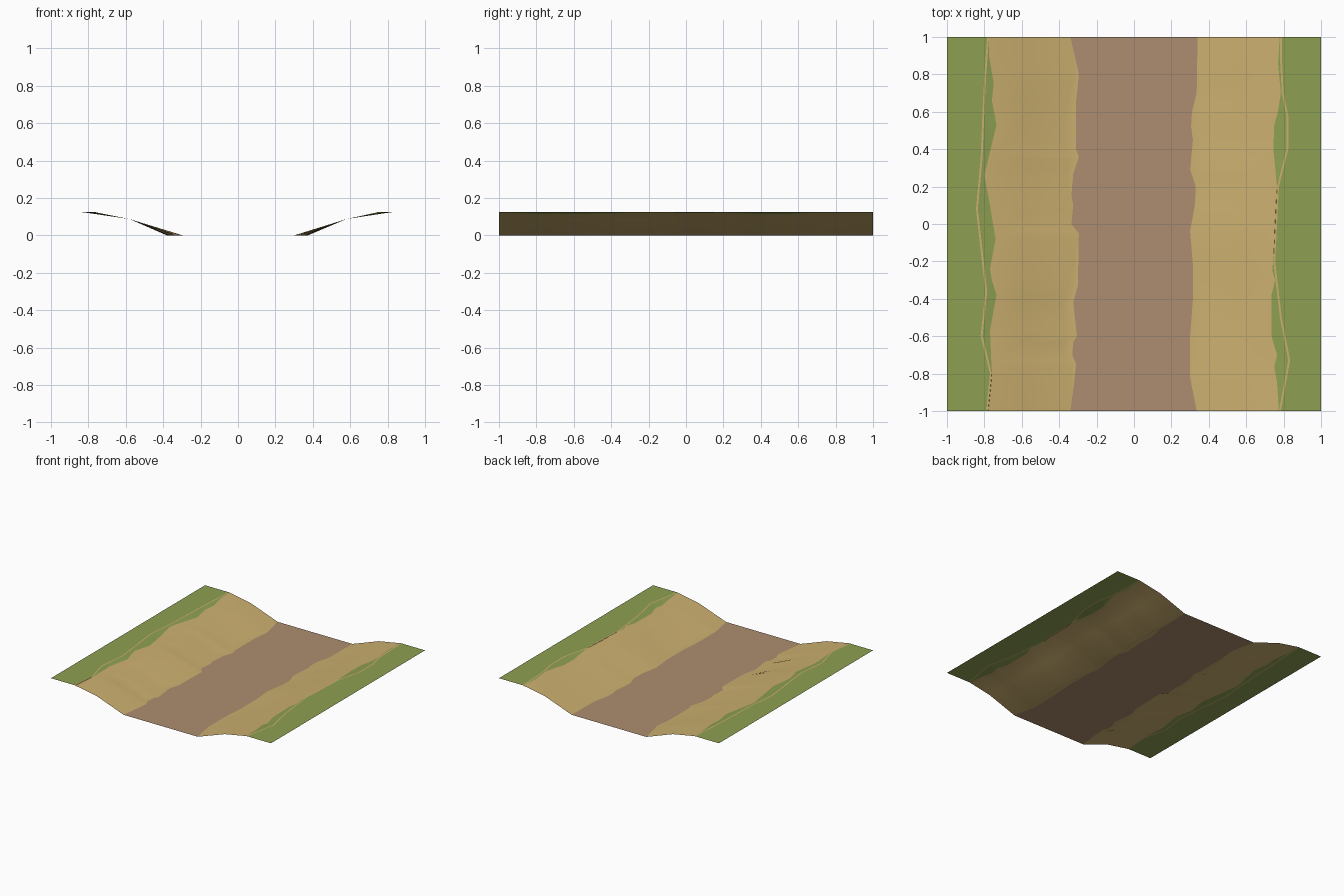
import bpy, bmesh, math

if "Cube" in bpy.data.objects:
    bpy.data.objects.remove(bpy.data.objects["Cube"])

TOP, MID_X, MID_Z = 0.124, 0.58, 0.087


def material(name, color):
    m = bpy.data.materials.new(name)
    m.diffuse_color = (*color, 1)
    m.use_nodes = True
    m.node_tree.nodes["Principled BSDF"].inputs["Base Color"].default_value = m.diffuse_color
    return m


GRASS = material("grass", (0.27, 0.35, 0.085))
SAND = material("sand", (0.60, 0.43, 0.16))
BED = material("bed", (0.42, 0.27, 0.16))

# Wandering edges as (y, distance from centre), per side
LEFT = dict(
    bed=[(-1, .34), (-.85, .32), (-.75, .31), (-.7, .33), (-.63, .325), (-.6, .305), (-.42, .325),
         (-.33, .30), (-.05, .295), (0, .335), (.1, .325), (.15, .335), (.27, .325), (.36, .295),
         (.4, .31), (.65, .31), (.8, .295), (1, .34)],
    turf=[(-1, .78), (-.8, .76), (-.57, .77), (-.38, .735), (-.3, .76), (-.24, .77), (-.08, .74),
          (.1, .77), (.26, .80), (.53, .735), (.66, .76), (.75, .75), (.9, .775), (1, .78)],
    crest=[(-1, .785), (-.8, .765), (-.6, .815), (-.36, .79), (.08, .84), (.35, .815),
           (.6, .805), (.8, .795), (1, .78)])
RIGHT = dict(
    bed=[(-1, .335), (-.82, .30), (-.6, .30), (-.4, .315), (-.22, .315), (-.04, .30), (.1, .325),
         (.2, .33), (.29, .30), (.45, .315), (.52, .305), (.6, .31), (.7, .335), (1, .34)],
    turf=[(-1, .775), (-.85, .765), (-.76, .75), (-.7, .765), (-.6, .735), (-.38, .735), (-.3, .755),
          (-.25, .74), (0, .755), (.2, .765), (.4, .745), (.53, .75), (.6, .77), (.7, .785),
          (.86, .77), (1, .78)],
    crest=[(-1, .78), (-.73, .83), (-.5, .785), (-.2, .75), (0, .76), (.2, .77), (.4, .82),
           (.58, .82), (.7, .795), (.9, .785), (1, .785)])


def sample(points, y):
    for (y0, a), (y1, b) in zip(points, points[1:]):
        if y <= y1:
            return a + (b - a) * (y - y0) / (y1 - y0)
    return points[-1][1]


ROWS = sorted({-1.0, 1.0} | {float(y) for s in (LEFT, RIGHT) for p in s.values() for y, _ in p})


def columns(side, y):
    """Cross-section from channel to outer edge: (distance, height)."""
    bed = sample(side["bed"], y)
    foot = bed + 0.06 * math.sin(math.pi * y) ** 2
    crest = sample(side["crest"], y)
    turf = min(sample(side["turf"], y), crest - 0.006)
    t = (turf - MID_X) / (crest - MID_X)
    turf_z = MID_Z + (TOP - MID_Z) * t ** 0.9
    return [(bed, 0), (foot, 0), (MID_X, MID_Z), (turf, turf_z),
            (crest - 0.005, TOP), (crest + 0.005, TOP), (1, TOP)]


def strip(name, section, mat):
    """Loft a left-to-right section function along y, normals up."""
    bm = bmesh.new()
    grid = [[bm.verts.new((x, y, z)) for x, z in section(y)] for y in ROWS]
    for r0, r1 in zip(grid, grid[1:]):
        for i in range(len(r0) - 1):
            bm.faces.new((r0[i], r0[i + 1], r1[i + 1], r1[i]))
    mesh = bpy.data.meshes.new(name)
    bm.to_mesh(mesh)
    bm.free()
    mesh.materials.append(mat)
    for p in mesh.polygons:
        p.use_smooth = True
    bpy.context.collection.objects.link(bpy.data.objects.new(name, mesh))


# Channel floor
strip("channel_bed", lambda y: [(-sample(LEFT["bed"], y), 0), (sample(RIGHT["bed"], y), 0)], BED)

# Banks, turf fringe, worn crest line and meadow on each side
for label, side, sign in (("left", LEFT, -1), ("right", RIGHT, 1)):
    for part, a, b, mat in (("sand_bank", 0, 3, SAND), ("turf_fringe", 3, 4, GRASS),
                            ("crest_line", 4, 5, SAND), ("meadow", 5, 6, GRASS)):
        def section(y, a=a, b=b):
            pts = [(sign * x, z) for x, z in columns(side, y)[a:b + 1]]
            return pts[::sign]
        strip(f"{label}_{part}", section, mat)
